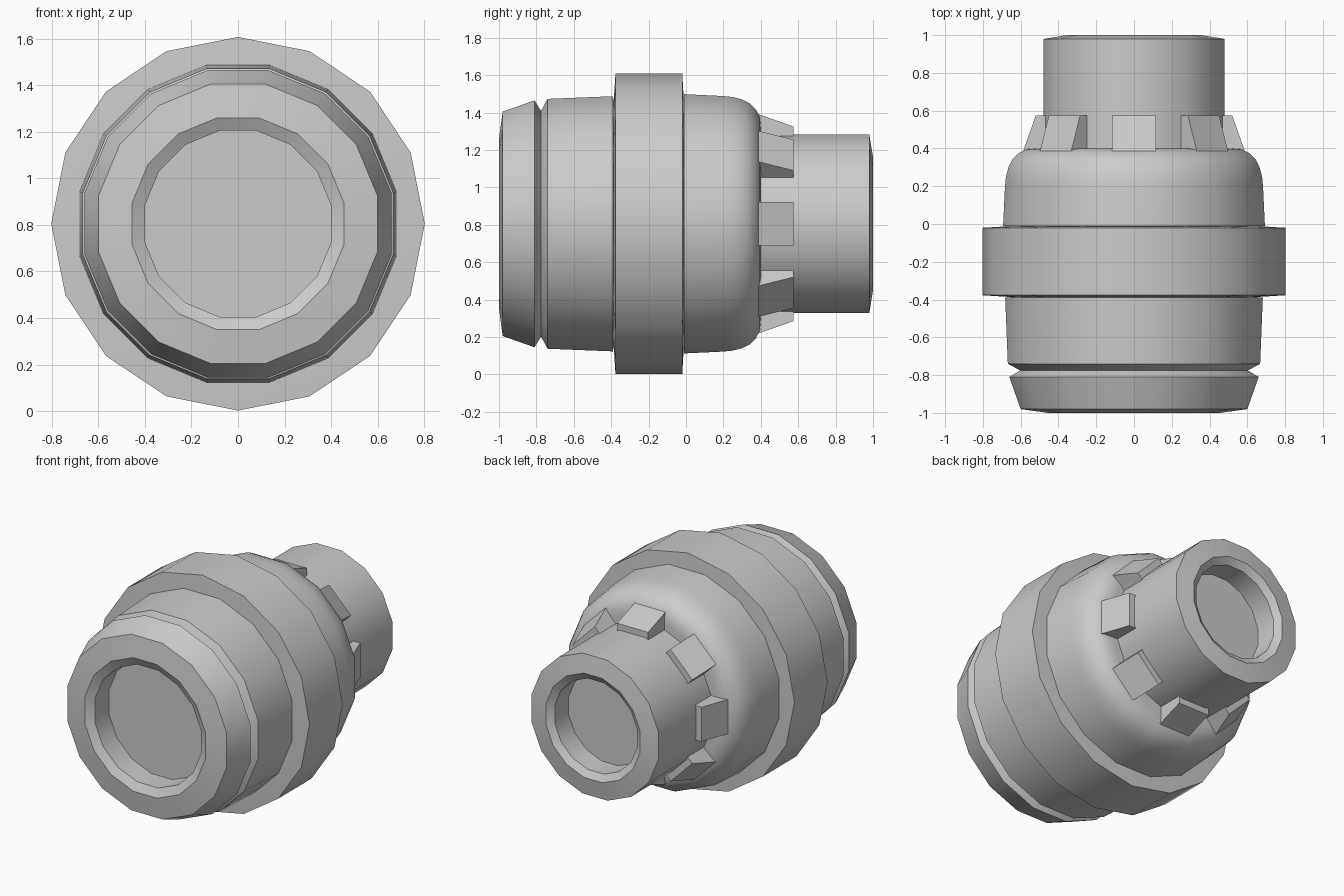
import bpy, bmesh
from math import pi, sin, cos, radians

if "Cube" in bpy.data.objects:
    bpy.data.objects.remove(bpy.data.objects["Cube"])

SIDES = 16
AXIS_Z = 0.805
FLAT = 1 / cos(pi / SIDES)  # converts flat-to-flat radius to corner radius


def make_object(name, bm, smooth=True):
    bmesh.ops.recalc_face_normals(bm, faces=bm.faces)
    mesh = bpy.data.meshes.new(name)
    bm.to_mesh(mesh)
    bm.free()
    obj = bpy.data.objects.new(name, mesh)
    obj.location.z = AXIS_Z
    bpy.context.collection.objects.link(obj)
    bpy.context.view_layer.objects.active = obj
    obj.select_set(True)
    if smooth:
        bpy.ops.object.shade_smooth_by_angle(angle=radians(30))
    obj.select_set(False)
    return obj


def lathe(name, profile, phase=0.5, scale=FLAT):
    """Turn (y, radius) points around the y axis and cap both ends."""
    bm = bmesh.new()
    rings = []
    for y, r in profile:
        angles = [2 * pi * (i + phase) / SIDES for i in range(SIDES)]
        rings.append([bm.verts.new((r * scale * cos(a), y, r * scale * sin(a)))
                      for a in angles])
    for a, b in zip(rings, rings[1:]):
        for i in range(SIDES):
            j = (i + 1) % SIDES
            bm.faces.new((a[i], a[j], b[j], b[i]))
    bm.faces.new(rings[0])
    bm.faces.new(rings[-1])
    return make_object(name, bm)


# Main body: recessed front, V groove, rounded rear shoulder
lathe("body", [
    (-0.82, 0.40), (-0.97, 0.40), (-1.0, 0.455), (-0.98, 0.60),
    (-0.81, 0.66), (-0.775, 0.603), (-0.74, 0.668), (-0.39, 0.682),
    (-0.385, 0.62), (-0.02, 0.62), (-0.01, 0.693), (0.20, 0.683),
    (0.25, 0.678), (0.30, 0.665), (0.34, 0.645), (0.375, 0.61),
    (0.395, 0.57), (0.40, 0.52), (0.40, 0.44)])

# Rear tube with recessed end
lathe("rear_tube", [
    (0.36, 0.478), (0.98, 0.478), (1.0, 0.355), (0.97, 0.31), (0.82, 0.31)])

# Wide middle collar, corners pointing up and sideways
lathe("collar", [
    (-0.39, 0.60), (-0.377, 0.803), (-0.02, 0.803), (-0.008, 0.60)],
    phase=0, scale=1)

# Eight sloped lugs around the tube
bm = bmesh.new()
for k in range(8):
    a = k * pi / 4
    v = []
    for y, outer in ((0.30, 0.617), (0.575, 0.52)):
        for r, w in ((0.42, -0.117), (outer, -0.117), (outer, 0.117), (0.42, 0.117)):
            v.append(bm.verts.new((r * cos(a) - w * sin(a), y, r * sin(a) + w * cos(a))))
    bm.faces.new(v[:4])
    bm.faces.new(v[4:])
    for i in range(4):
        j = (i + 1) % 4
        bm.faces.new((v[i], v[j], v[j + 4], v[i + 4]))
make_object("lugs", bm, smooth=False)
